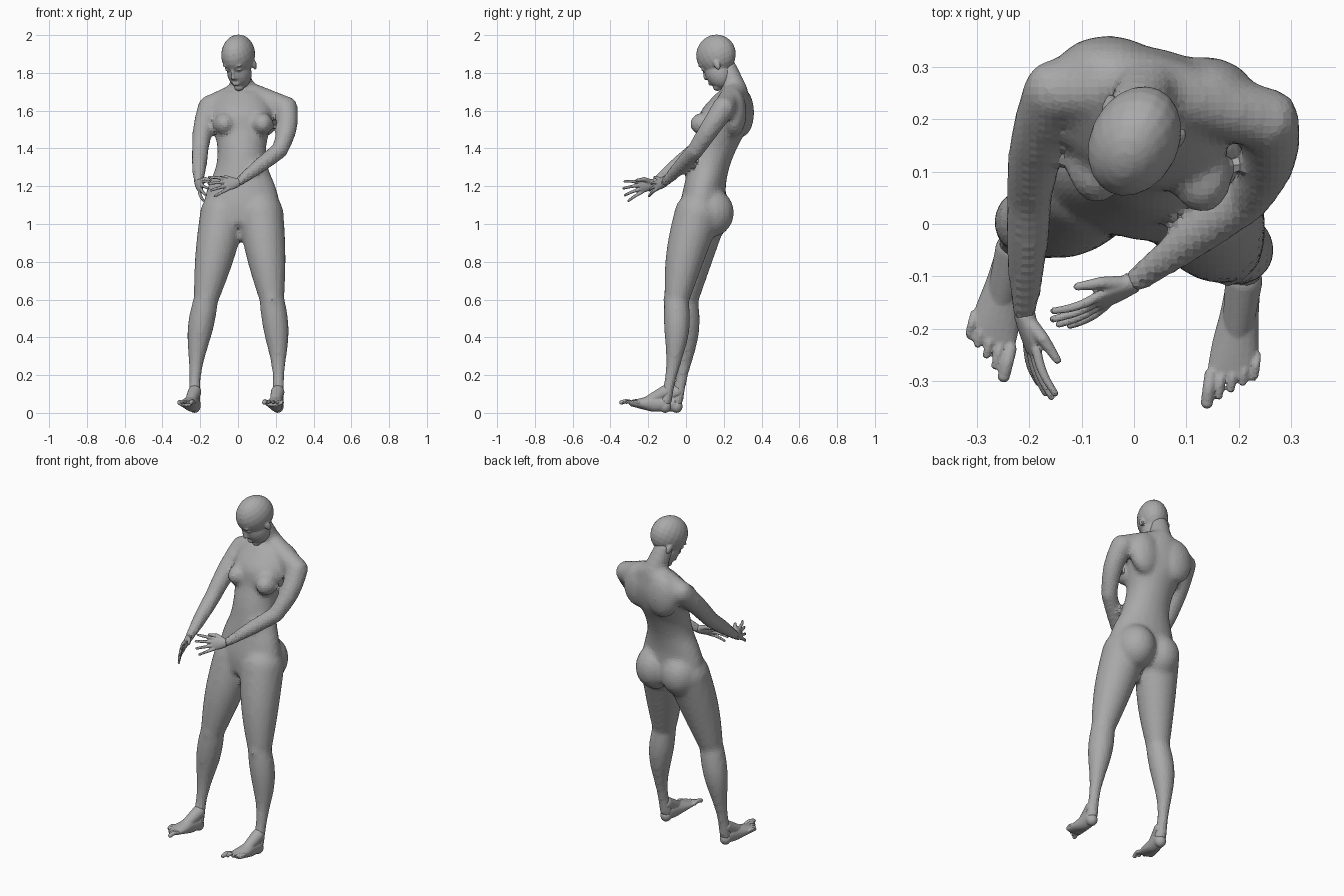
import bpy
import bmesh
import math
from mathutils import Vector, Matrix

cube = bpy.data.objects.get("Cube")
if cube:
    bpy.data.objects.remove(cube, do_unlink=True)

clay = bpy.data.materials.new("grey_clay")
clay.use_nodes = True
grey = (.4, .4, .4, 1)
clay.diffuse_color = grey
clay.node_tree.nodes["Principled BSDF"].inputs["Base Color"].default_value = grey

UP = Vector((0, 0, 1))


def skin(bm, rings, axis, side, sides=20):
    """Closed skin through (centre, half width, half depth) rings square to the axis."""
    u = (side - axis * side.dot(axis)).normalized()
    v = axis.cross(u)
    angles = [math.tau * k / sides for k in range(sides)]
    loops = []
    for centre, width, depth in rings:
        loops.append([bm.verts.new(centre + u * width * math.cos(angle) + v * depth * math.sin(angle))
                      for angle in angles])
    for low, high in zip(loops, loops[1:]):
        for k in range(sides):
            bm.faces.new((low[k - 1], low[k], high[k], high[k - 1]))
    bm.faces.new(loops[0][::-1])
    bm.faces.new(loops[-1])


def spline(values, steps=5):
    """Smooth curve through evenly spaced values."""
    ends = [values[0], *values, values[-1]]
    result = []
    for before, start, end, after in zip(ends, ends[1:], ends[2:], ends[3:]):
        pull_in, pull_out = (end - before) / 2, (after - start) / 2
        for step in range(steps):
            t = step / steps
            ease = t * t * (3 - t - t)
            result.append(start + (end - start) * ease
                          + pull_in * t * (1 - t) ** 2 - pull_out * t * t * (1 - t))
    return result + [values[-1]]


def loft(bm, centres, widths, depths, axis, side):
    skin(bm, zip(spline(centres), spline(widths), spline(depths)), axis, side)


def blob(bm, centre, radii):
    bmesh.ops.create_uvsphere(bm, u_segments=20, v_segments=12, radius=1,
                              matrix=Matrix.Translation(centre) @ Matrix.Diagonal((*radii, 1)))


def limb(bm, start, end, thick, thin, swell=0, waves=1, bow=(0, 0, 0)):
    """Tapered, round-ended limb; it can swell in waves and bow sideways."""
    start, end, bow = Vector(start), Vector(end), Vector(bow)
    axis = (end - start).normalized()
    rings = []
    for step in range(13):
        t = step / 12
        radius = thick + (thin - thick) * t + swell * math.sin(math.pi * waves * t)
        rings.append((start.lerp(end, t) + bow * math.sin(math.pi * t), radius, radius))
    skin(bm, rings, axis, axis.orthogonal())
    blob(bm, start, [thick] * 3)
    blob(bm, end, [thin] * 3)


def finish(bm, name, voxel, passes):
    """Fuse the overlapping shells into one relaxed skin."""
    bmesh.ops.recalc_face_normals(bm, faces=bm.faces)
    mesh = bpy.data.meshes.new(name)
    bm.to_mesh(mesh)
    bm.free()
    mesh.materials.append(clay)
    obj = bpy.data.objects.new(name, mesh)
    bpy.context.collection.objects.link(obj)
    fuse = obj.modifiers.new("fuse", "REMESH")
    fuse.mode = "VOXEL"
    fuse.voxel_size = voxel
    relax = obj.modifiers.new("relax", "SMOOTH")
    relax.factor = .5
    relax.iterations = passes


# Torso from hips to collar, turned slightly to its right
body = bmesh.new()
widths = (.15, .2, .18, .14, .13, .15, .17, .12)
depths = (.11, .12, .11, .11, .12, .13, .13, .08)
spine = (.08, .09, .1, .12, .15, .19, .21, .25)
centres = [Vector((.02, y, 1 + level / 10)) for level, y in enumerate(spine)]
loft(body, centres, widths, depths, UP, Vector((1, -.14, 0)))

# Bust, shoulder blades and buttocks
for s in (-1, 1):
    blob(body, (.03 + s * .1, .1 - s * .01, 1.53), (.057, .07, .06))
    blob(body, (.04 + s * .09, .275 - s * .02, 1.59), (.1, .066, .13))
    blob(body, (.02 + s * .085, .13, 1.06), (.112, .125, .13))

# Neck
nape = (.03, .265, 1.7)
limb(body, nape, (0, .215, 1.83), .064, .052)

# Arms: shoulder slope, upper arm and forearm
arms = {
    "left": ((.255, .2, 1.615), (.22, .05, 1.39), (0, -.11, 1.22), .02),
    "right": ((-.15, .255, 1.62), (-.2, .05, 1.39), (-.21, -.17, 1.215), -.01),
}
for shoulder, elbow, wrist, bow in arms.values():
    limb(body, nape, shoulder, .064, .06)
    limb(body, shoulder, elbow, .062, .045, bow=(bow, 0, 0))
    limb(body, elbow, wrist, .045, .025, swell=.004)

# Legs: thigh, calf and kneecap
legs = {
    "left": ((.12, .06, 1.05), (.18, -.05, .6), (.21, -.11, .06), 1),
    "right": ((-.08, .1, 1.05), (-.17, 0, .6), (-.23, -.05, .06), -1),
}
for hip, knee, ankle, s in legs.values():
    limb(body, hip, knee, .122, .066, swell=.009, bow=(0, -.01, 0))
    limb(body, knee, ankle, .066, .035, swell=.011, waves=2, bow=(s * .016, .023, 0))
    blob(body, Vector(knee) + Vector((0, -.03, 0)), (.04, .04, .06))
finish(body, "body", .015, 5)


# Foot: heel, arch, instep and five separate toes
def foot(name, ankle, turn, inner):
    bm = bmesh.new()
    ahead = Vector((turn, -1, 0)).normalized()
    across = UP.cross(ahead) * inner
    sole = Vector((ankle[0], ankle[1], .05))
    loft(bm, [sole + ahead * .062 * step for step in range(4)],
         (.033, .037, .045, .048), (.04, .044, .03, .014), ahead, across)
    blob(bm, sole - UP * .015, (.032, .032, .035))
    limb(bm, sole + UP * .06, sole + ahead * .11, .036, .028)
    for toe in range(5):
        radius = .008 if toe else .012
        root = sole + across * (.04 - .021 * toe) + ahead * (.185 - .012 * toe) + UP * .005
        limb(bm, root, root + ahead * (.054 - .004 * toe), radius, radius, bow=UP * .006)
    finish(bm, name, .004, 2)


foot("left_foot", legs["left"][2], -.13, -1)
foot("right_foot", legs["right"][2], -.25, 1)


# Hand: palm, four fanned fingers and a thumb
def hand(name, wrist, reach, thumb_side, palm_side):
    bm = bmesh.new()
    wrist, reach = Vector(wrist), Vector(reach).normalized()
    across = Vector(thumb_side)
    across = (across - reach * across.dot(reach)).normalized()
    palm = reach.cross(across) * palm_side
    loft(bm, [wrist + reach * .04 * step for step in range(3)],
         (.024, .034, .034), (.021, .017, .011), reach, across)
    for finger in (-1.5, -.5, .5, 1.5):
        root = wrist + reach * .07 + across * .019 * finger
        along = (reach + across * .2 * finger).normalized() * (.105 - .01 * abs(finger))
        limb(bm, root, root + along + palm * .01, .01, .007, bow=palm * -.006)
    knuckle = wrist + reach * .05 + across * .04 + palm * .015
    limb(bm, wrist + reach * .015 + across * .01, knuckle, .016, .012)
    limb(bm, knuckle, knuckle + reach * .045 + across * .01 + palm * .015, .012, .008)
    finish(bm, name, .004, 2)


hand("left_hand", arms["left"][2], (-.85, -.5, -.12), (0, .4, .9), 1)
hand("right_hand", arms["right"][2], (.22, -.95, -.25), (.25, 0, 1), -1)

# Head: skull, face, chin, nose and lips
head = bmesh.new()
blob(head, (0, .005, .027), (.085, .111, .106))
blob(head, (0, -.03, -.06), (.063, .072, .09))
blob(head, (0, -.07, -.125), (.028, .026, .022))
limb(head, (0, -.095, 0), (0, -.108, -.05), .008, .012)
for lip in (-.085, -.096):
    blob(head, (0, -.096, lip), (.023, .013, .006))

# Eyes, brows, nostrils and ears
for s in (-1, 1):
    blob(head, (s * .033, -.08, -.012), (.018, .016, .01))
    blob(head, (s * .032, -.085, .014), (.026, .017, .006))
    blob(head, (s * .01, -.1, -.054), (.008, .01, .007))
    blob(head, (s * .075, .015, -.04), (.011, .018, .028))

# Bow the head and turn it to its right
head.transform(Matrix.Translation((.005, .167, 1.87)) @ Matrix.Rotation(math.radians(-26), 4, "Z")
               @ Matrix.Rotation(math.radians(30), 4, "X"))
finish(head, "head", .006, 3)
